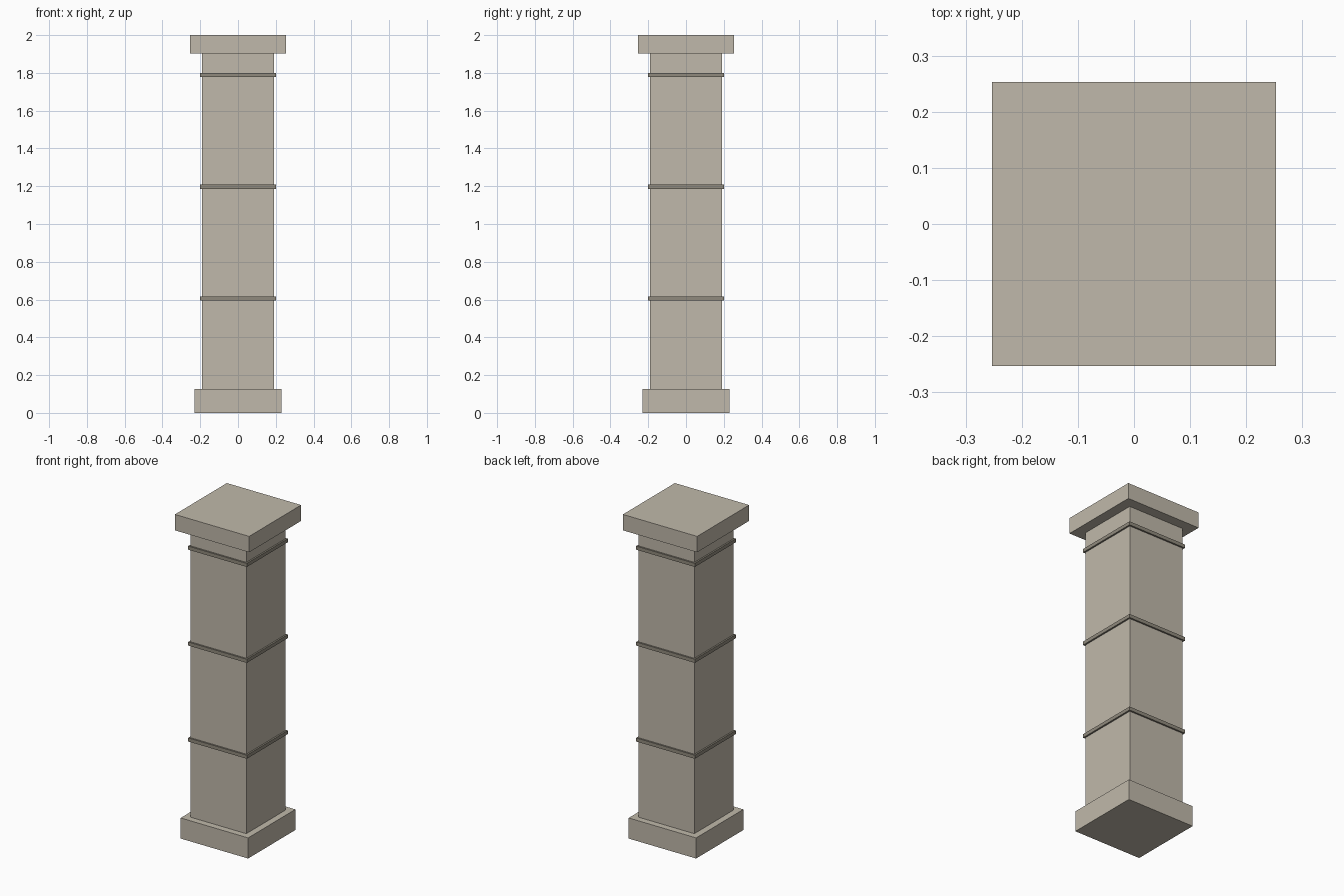
import bpy

# Remove the default cube
cube = bpy.data.objects.get("Cube")
if cube:
    bpy.data.objects.remove(cube, do_unlink=True)


def make_material(name, rgb):
    mat = bpy.data.materials.new(name)
    mat.use_nodes = True
    colour = (*rgb, 1.0)
    mat.diffuse_color = colour
    mat.node_tree.nodes["Principled BSDF"].inputs["Base Color"].default_value = colour
    return mat


def square_block(name, half_width, bottom, top, mat):
    """Square slab centred on the column axis."""
    bpy.ops.mesh.primitive_cube_add(size=1, location=(0, 0, (bottom + top) / 2))
    block = bpy.context.object
    block.name = name
    block.scale = (2 * half_width, 2 * half_width, top - bottom)
    bpy.ops.object.transform_apply(location=False, rotation=False, scale=True)
    block.data.materials.append(mat)
    return block


stone = make_material("pale stone", (0.53, 0.485, 0.405))
dark_stone = make_material("dark stone", (0.28, 0.255, 0.205))

BASE_TOP, CAP_BOTTOM, HEIGHT = 0.127, 1.902, 2.0

# Plinth, shaft and capital
square_block("base", 0.23, 0, BASE_TOP, stone)
square_block("shaft", 0.19, BASE_TOP, CAP_BOTTOM, stone)
square_block("capital", 0.253, CAP_BOTTOM, HEIGHT, stone)

# Evenly spaced bands around the shaft
for i, level in enumerate(("lower", "middle", "upper")):
    z = 0.606 + 0.591 * i
    square_block(f"{level}_band", 0.2, z - 0.011, z + 0.011, dark_stone)
